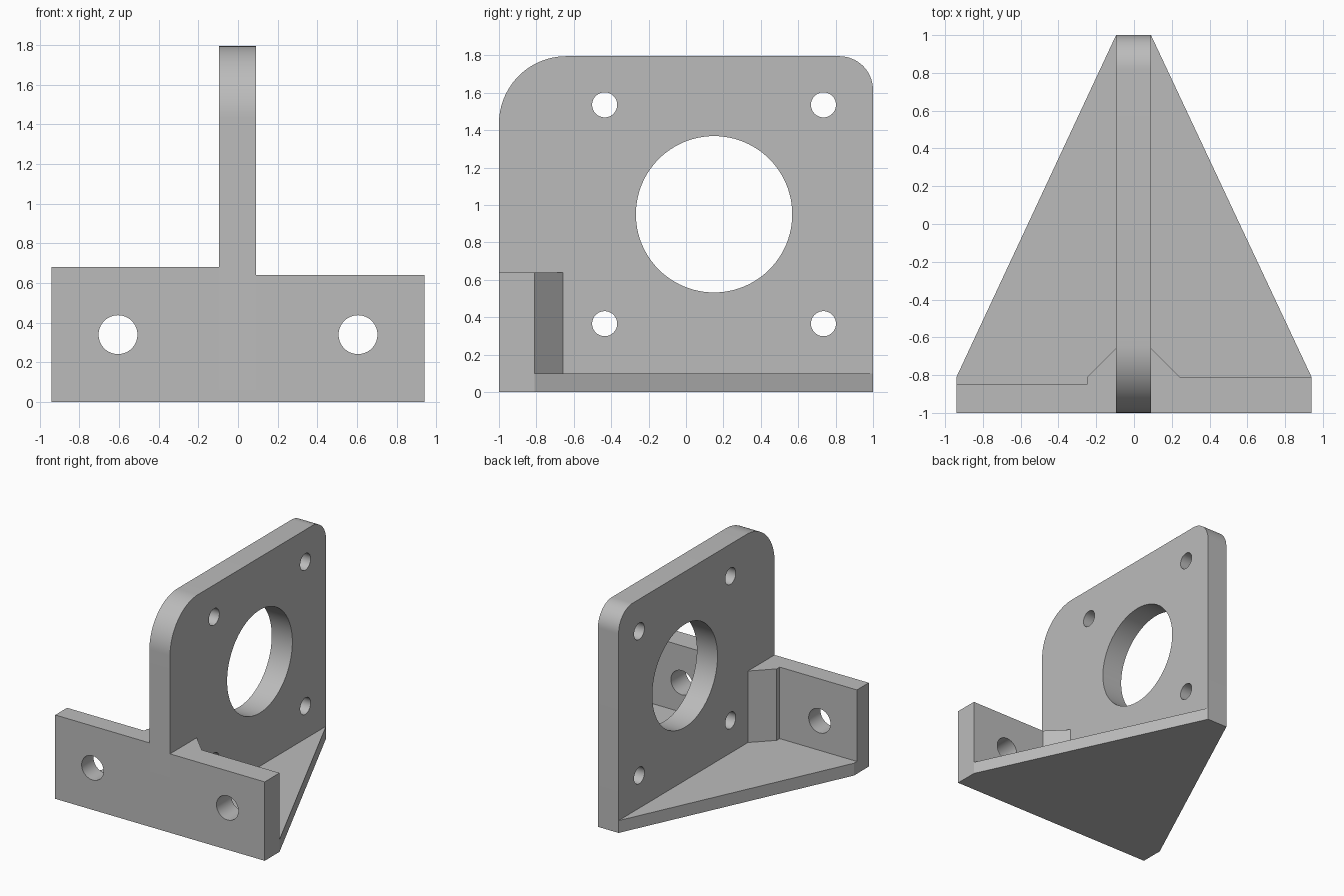
import bpy, bmesh, math
from mathutils import Vector

cube = bpy.data.objects.get("Cube")
if cube:
    bpy.data.objects.remove(cube, do_unlink=True)

grey = bpy.data.materials.new("plain grey")
grey.use_nodes = True
colour = (0.5, 0.5, 0.5, 1)
grey.diffuse_color = colour
grey.node_tree.nodes["Principled BSDF"].inputs["Base Color"].default_value = colour

PLATE_L, PLATE_R = 0.09, -0.095      # faces of the upright plate
HALF, TIP, SHOULDER, FLOOR = 0.94, 1.0, -0.81, 0.1


def prism(name, points, start, depth):
    """Extrude a planar outline by the vector depth."""
    bm = bmesh.new()
    face = bm.faces.new([bm.verts.new(Vector(p) + Vector(start)) for p in points])
    new = bmesh.ops.extrude_face_region(bm, geom=[face])["geom"]
    bmesh.ops.translate(bm, vec=depth, verts=[v for v in new if isinstance(v, bmesh.types.BMVert)])
    bmesh.ops.recalc_face_normals(bm, faces=bm.faces)
    mesh = bpy.data.meshes.new(name)
    bm.to_mesh(mesh)
    bm.free()
    mesh.materials.append(grey)
    obj = bpy.data.objects.new(name, mesh)
    bpy.context.collection.objects.link(obj)
    return obj


def arc(cu, cv, r, a0, a1, n):
    angles = [math.radians(a0 + (a1 - a0) * i / n) for i in range(n + 1)]
    return [(cu + r * math.cos(a), cv + r * math.sin(a)) for a in angles]


def drill(target, axis, u, v, r, segments=64):
    """Cut a round through hole along x or y."""
    ring = arc(u, v, r, 0, 360, segments)[:-1]
    if axis == "x":
        cutter = prism("hole_cutter", [(0, a, b) for a, b in ring], (-0.5, 0, 0), (1, 0, 0))
    else:
        cutter = prism("hole_cutter", [(a, 0, b) for a, b in ring], (0, -1.5, 0), (0, 1.5, 0))
    mod = target.modifiers.new("hole", "BOOLEAN")
    mod.operation, mod.solver, mod.object = "DIFFERENCE", "EXACT", cutter
    bpy.context.view_layer.objects.active = target
    bpy.ops.object.modifier_apply(modifier=mod.name)
    bpy.data.objects.remove(cutter, do_unlink=True)


def smooth(obj):
    bpy.ops.object.select_all(action="DESELECT")
    obj.select_set(True)
    bpy.context.view_layer.objects.active = obj
    bpy.ops.object.shade_smooth_by_angle(angle=math.radians(25))


# Upright plate with two rounded top corners, a large bore and four bolt holes
outline = [(-1, 0), (1, 0)] + arc(0.82, 1.615, 0.18, 0, 90, 16) + arc(-0.64, 1.435, 0.36, 90, 180, 24)
plate = prism("upright_plate", [(0, y, z) for y, z in outline], (PLATE_R, 0, 0), (PLATE_L - PLATE_R, 0, 0))
drill(plate, "x", 0.15, 0.95, 0.418, 96)
for y in (-0.435, 0.735):
    for z in (0.365, 1.535):
        drill(plate, "x", y, z, 0.067, 48)
smooth(plate)

# Each side: tapered floor, and a front flange with a chamfered corner block
for side, sign, inner, back, top in (("left", 1, PLATE_L, SHOULDER, 0.64),
                                     ("right", -1, PLATE_R, -0.848, 0.68)):
    floor = [(inner, -1, 0), (sign * HALF, -1, 0), (sign * HALF, SHOULDER, 0), (inner, TIP, 0)]
    prism(side + "_floor", floor, (0, 0, 0), (0, 0, FLOOR))

    corner = inner + sign * 0.152
    wall = [(inner, -1, 0), (sign * HALF, -1, 0), (sign * HALF, back, 0), (corner, back, 0)]
    if back < SHOULDER:
        wall.append((corner, SHOULDER, 0))
    wall.append((inner, -0.658, 0))
    flange = prism(side + "_flange", wall, (0, 0, FLOOR), (0, 0, top - FLOOR))
    drill(flange, "y", sign * 0.605, 0.34, 0.098)
    smooth(flange)
